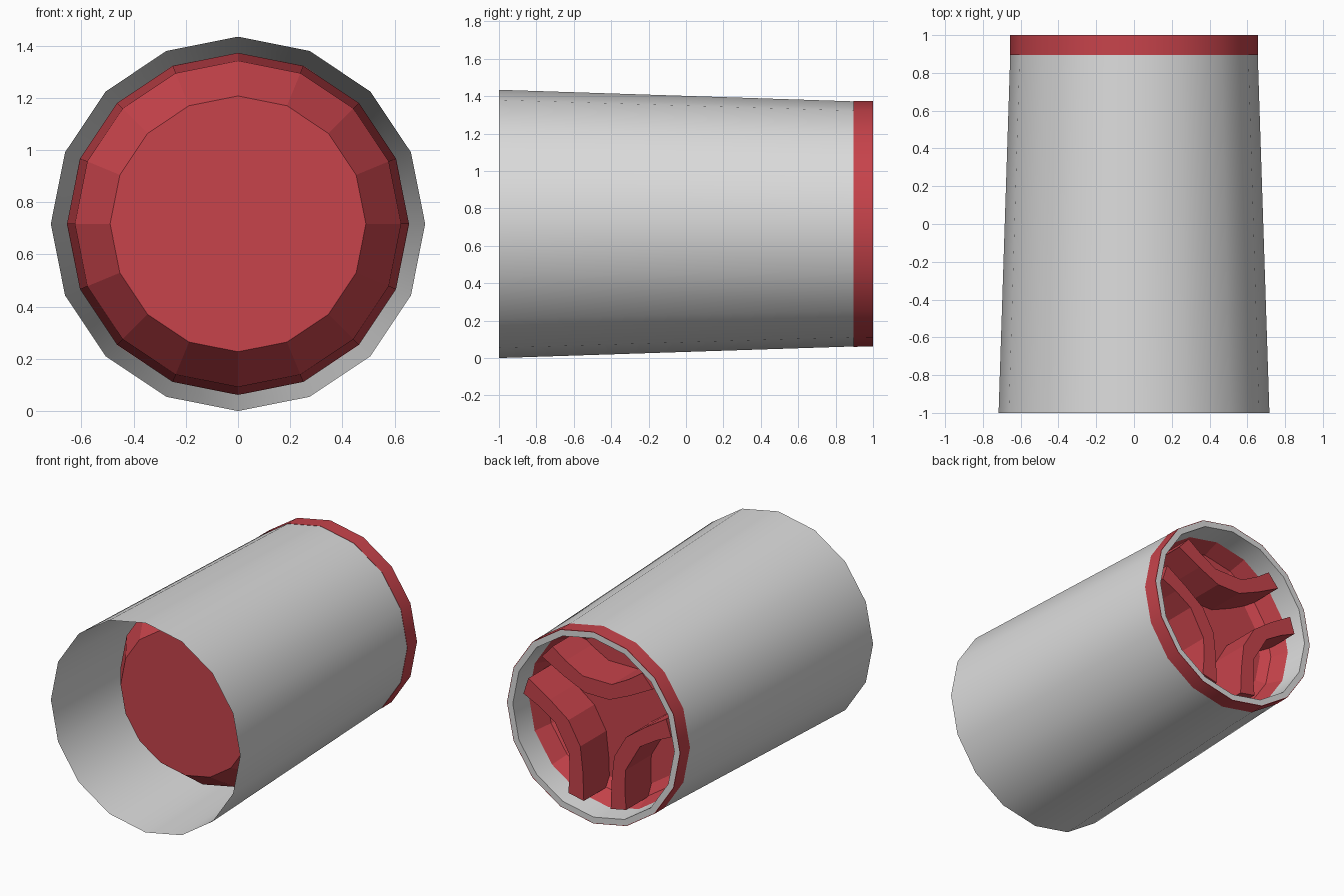
import bpy, bmesh, math
from mathutils import Vector

SIDES = 16
AXIS_Z = 0.717

cube = bpy.data.objects.get("Cube")
if cube:
    bpy.data.objects.remove(cube, do_unlink=True)


def material(name, rgb):
    m = bpy.data.materials.new(name)
    m.diffuse_color = (*rgb, 1)
    m.use_nodes = True
    m.node_tree.nodes["Principled BSDF"].inputs["Base Color"].default_value = (*rgb, 1)
    return m


grey = material("light grey", (0.71, 0.71, 0.71))
red = material("red", (0.57, 0.056, 0.07))


def finish(name, bm, mat, smooth):
    mesh = bpy.data.meshes.new(name)
    bm.to_mesh(mesh)
    bm.free()
    mesh.materials.append(mat)
    obj = bpy.data.objects.new(name, mesh)
    bpy.context.collection.objects.link(obj)
    bpy.ops.object.select_all(action="DESELECT")
    obj.select_set(True)
    bpy.context.view_layer.objects.active = obj
    if smooth:
        bpy.ops.object.shade_smooth_by_angle(angle=math.radians(30))
    return obj


def lathe(name, profile, mat, caps=False, closed=False, smooth=True):
    """Spin (radius, y) points around the long axis."""
    bm = bmesh.new()
    rings = []
    for r, y in profile:
        angles = [math.tau * i / SIDES for i in range(SIDES)]
        rings.append([bm.verts.new((r * math.sin(a), y, AXIS_Z + r * math.cos(a)))
                      for a in angles])
    pairs = list(zip(rings, rings[1:]))
    if closed:
        pairs.append((rings[-1], rings[0]))
    for a, b in pairs:
        for i in range(SIDES):
            j = (i + 1) % SIDES
            bm.faces.new((a[i], b[i], b[j], a[j]))
    if caps:
        bm.faces.new(rings[0])
        bm.faces.new(rings[-1])
    bmesh.ops.recalc_face_normals(bm, faces=bm.faces)
    return finish(name, bm, mat, smooth)


# Thin tapered tube, open at the front, with a turned-in back rim
lathe("tube", [(0.717, -1), (0.655, 0.9), (0.652, 1), (0.612, 1), (0.602, 0.84)], grey)

# Coloured band around the back end
lathe("back_band", [(0.652, 0.895), (0.657, 0.895), (0.656, 1), (0.652, 1)],
      red, closed=True)

# Inner plug: chamfered front face, long body, dished back
lathe("plug", [(0.49, -0.57), (0.625, -0.38), (0.655, 0.75), (0.605, 0.85),
               (0.56, 0.72), (0.5, 0.68)], red, caps=True, smooth=False)

# Three raised forked brackets in the dished back
half = [(0.2, 0.09), (0.27, 0.25), (0.36, 0.42), (0.45, 0.34), (0.38, 0.24), (0.31, 0.11)]
outline = half + [(u, -v) for u, v in reversed(half)]
for n in range(3):
    ang = math.radians(90 + 120 * n)
    out = Vector((math.cos(ang), 0, math.sin(ang)))
    side = Vector((-math.sin(ang), 0, math.cos(ang)))
    bm = bmesh.new()
    base = bm.faces.new([bm.verts.new(out * u + side * v + Vector((0, 0.66, AXIS_Z)))
                         for u, v in outline])
    top = bmesh.ops.extrude_face_region(bm, geom=[base])
    moved = [g for g in top["geom"] if isinstance(g, bmesh.types.BMVert)]
    bmesh.ops.translate(bm, verts=moved, vec=(0, 0.3, 0))
    bmesh.ops.recalc_face_normals(bm, faces=bm.faces)
    finish(f"back_bracket_{n + 1}", bm, red, False)
